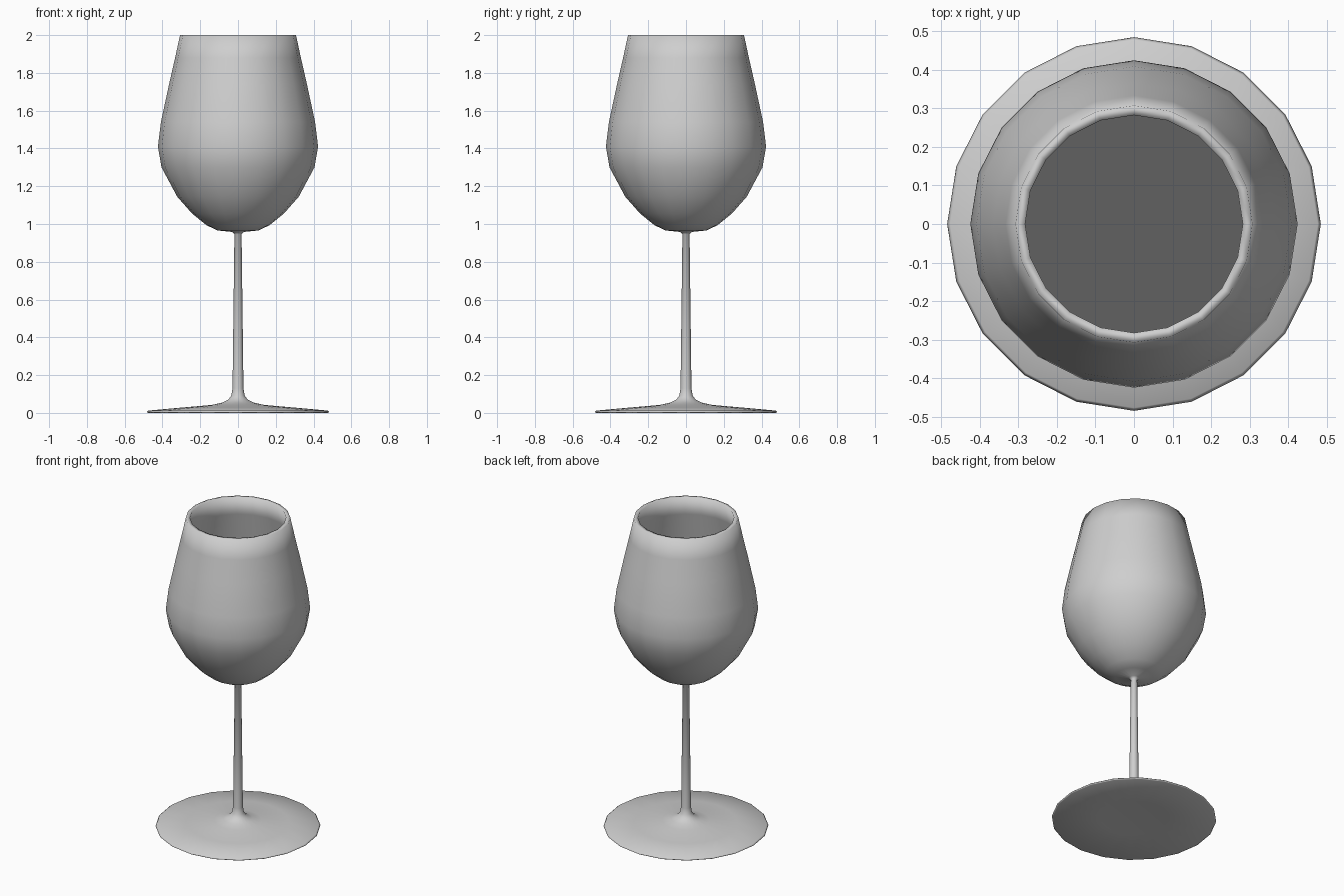
import bpy, bmesh, math

SIDES = 20

old = bpy.data.objects.get("Cube")
if old:
    bpy.data.objects.remove(old, do_unlink=True)


def material(name, value):
    mat = bpy.data.materials.new(name)
    mat.use_nodes = True
    colour = (value, value, value, 1)
    mat.diffuse_color = colour
    mat.node_tree.nodes["Principled BSDF"].inputs["Base Color"].default_value = colour
    return mat


def lathe(name, profile, mat):
    """Turn a (radius, height) profile around z; radius 0 closes to a point."""
    bm = bmesh.new()
    rings = []
    for r, z in profile:
        if r == 0:
            rings.append([bm.verts.new((0, 0, z))] * SIDES)
        else:
            rings.append([bm.verts.new((r * math.cos(math.tau * i / SIDES),
                                        r * math.sin(math.tau * i / SIDES), z))
                          for i in range(SIDES)])
    for low, high in zip(rings, rings[1:]):
        for i in range(SIDES):
            j = (i + 1) % SIDES
            corners = dict.fromkeys((low[i], low[j], high[j], high[i]))
            bm.faces.new(list(corners)).smooth = True
    mesh = bpy.data.meshes.new(name)
    bm.to_mesh(mesh)
    bm.free()
    mesh.materials.append(mat)
    obj = bpy.data.objects.new(name, mesh)
    bpy.context.collection.objects.link(obj)


glass = material("mid grey glass", 0.62)
dark = material("dark grey liquid", 0.12)

# Foot with a hollow underside and thin softened edge, flared into the stem
foot = [(0, 0.018), (0.2, 0.012), (0.476, 0), (0.484, 0.005), (0.476, 0.012),
        (0.3, 0.028), (0.14, 0.042), (0.085, 0.054), (0.052, 0.07), (0.035, 0.092)]

# Straight tapering stem
stem = [(0.029, 0.13), (0.019, 0.945)]

# Bowl: outer wall up to the rim, then back down the inner wall
outer = [(0.03, 0.958), (0.11, 0.966), (0.167, 0.994), (0.243, 1.055),
         (0.322, 1.145), (0.405, 1.3), (0.424, 1.41), (0.408, 1.54),
         (0.365, 1.74), (0.333, 1.88), (0.307, 2)]
wall = 0.025
inner = [(r - wall, z if z > 1.2 else z + wall) for r, z in reversed(outer[1:])]
lathe("wine_glass", foot + stem + outer + inner + [(0, 0.985)], glass)

# Flat liquid surface inside the bowl
lathe("liquid_surface", [(0.375, 1.28), (0, 1.28)], dark)
